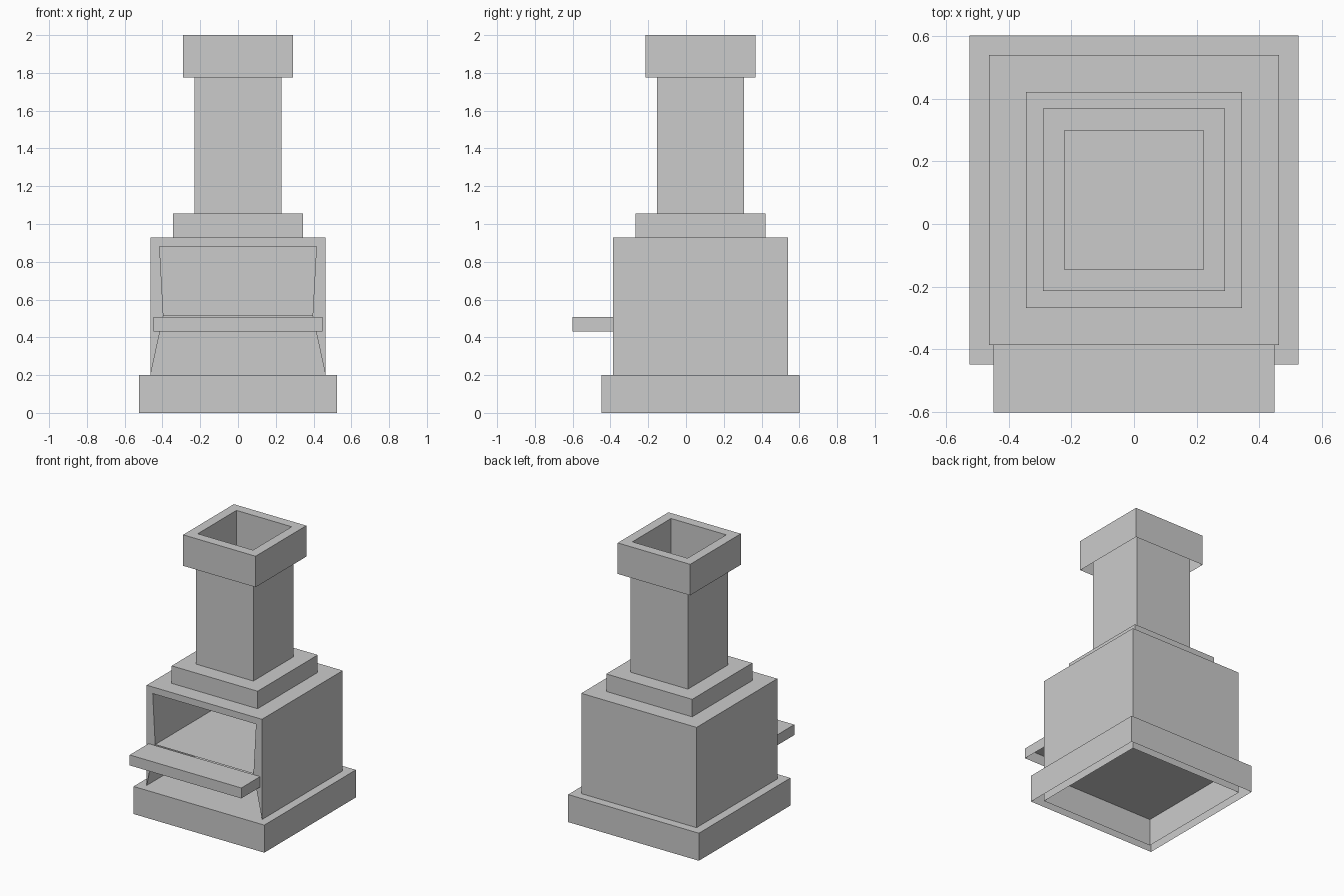
import bpy, bmesh
from mathutils import Vector

cube = bpy.data.objects.get("Cube")
if cube:
    bpy.data.objects.remove(cube, do_unlink=True)

# Single stone colour
stone = bpy.data.materials.new("stone_grey")
stone.use_nodes = True
stone.diffuse_color = (0.6, 0.6, 0.6, 1)
stone.node_tree.nodes["Principled BSDF"].inputs["Base Color"].default_value = (0.6, 0.6, 0.6, 1)

CENTRE_Y = 0.077  # all stacked tiers share this axis
UP, DOWN, FRONT = Vector((0, 0, 1)), Vector((0, 0, -1)), Vector((0, -1, 0))


def face_towards(bm, direction):
    bm.normal_update()
    return max(bm.faces, key=lambda f: f.normal.dot(direction))


def box(half_x, y0, y1, z0, z1, open_sides=(DOWN,)):
    """Box shell with the given sides left open."""
    bm = bmesh.new()
    bmesh.ops.create_cube(bm, size=1)
    for v in bm.verts:
        v.co = ((half_x if v.co.x > 0 else -half_x),
                (y1 if v.co.y > 0 else y0),
                (z1 if v.co.z > 0 else z0))
    for side in open_sides:
        bmesh.ops.delete(bm, geom=[face_towards(bm, side)], context='FACES_ONLY')
    return bm


def tier(half, z0, z1, open_sides=(DOWN,)):
    """Square box on the common axis."""
    return box(half, CENTRE_Y - half, CENTRE_Y + half, z0, z1, open_sides)


def pocket(bm, direction, rim, depth, z_range=None):
    """Inset the face on one side and sink it into the box."""
    face = face_towards(bm, direction)
    bmesh.ops.inset_region(bm, faces=[face], thickness=rim)
    if z_range:
        middle = face.calc_center_median().z
        for v in face.verts:
            v.co.z = z_range[0] if v.co.z < middle else z_range[1]
    sunk = bmesh.ops.extrude_discrete_faces(bm, faces=[face])["faces"][0]
    bmesh.ops.translate(bm, verts=sunk.verts, vec=-direction * depth)


def finish(name, bm):
    mesh = bpy.data.meshes.new(name)
    bm.to_mesh(mesh)
    bm.free()
    mesh.materials.append(stone)
    bpy.context.collection.objects.link(bpy.data.objects.new(name, mesh))


# Hollow plinth with an inner sleeve under the body
finish("plinth", tier(0.525, 0, 0.2))
finish("plinth_sleeve", tier(0.463, 0, 0.2, (DOWN, UP)))

# Firebox with the hearth opening in front
firebox = tier(0.463, 0.2, 0.928)
pocket(firebox, FRONT, 0.068, 0.855, (0.515, 0.88))
finish("firebox", firebox)

# Mantel shelf below the opening
finish("hearth_shelf", box(0.448, -0.602, -0.385, 0.432, 0.508))

# Shoulder, chimney shaft and cap with the flue
finish("shoulder", tier(0.345, 0.928, 1.055))
finish("chimney_shaft", tier(0.231, 1.055, 1.99, (DOWN, UP)))
cap = tier(0.291, 1.775, 2.0)
pocket(cap, UP, 0.098, 0.94)
finish("chimney_cap", cap)
